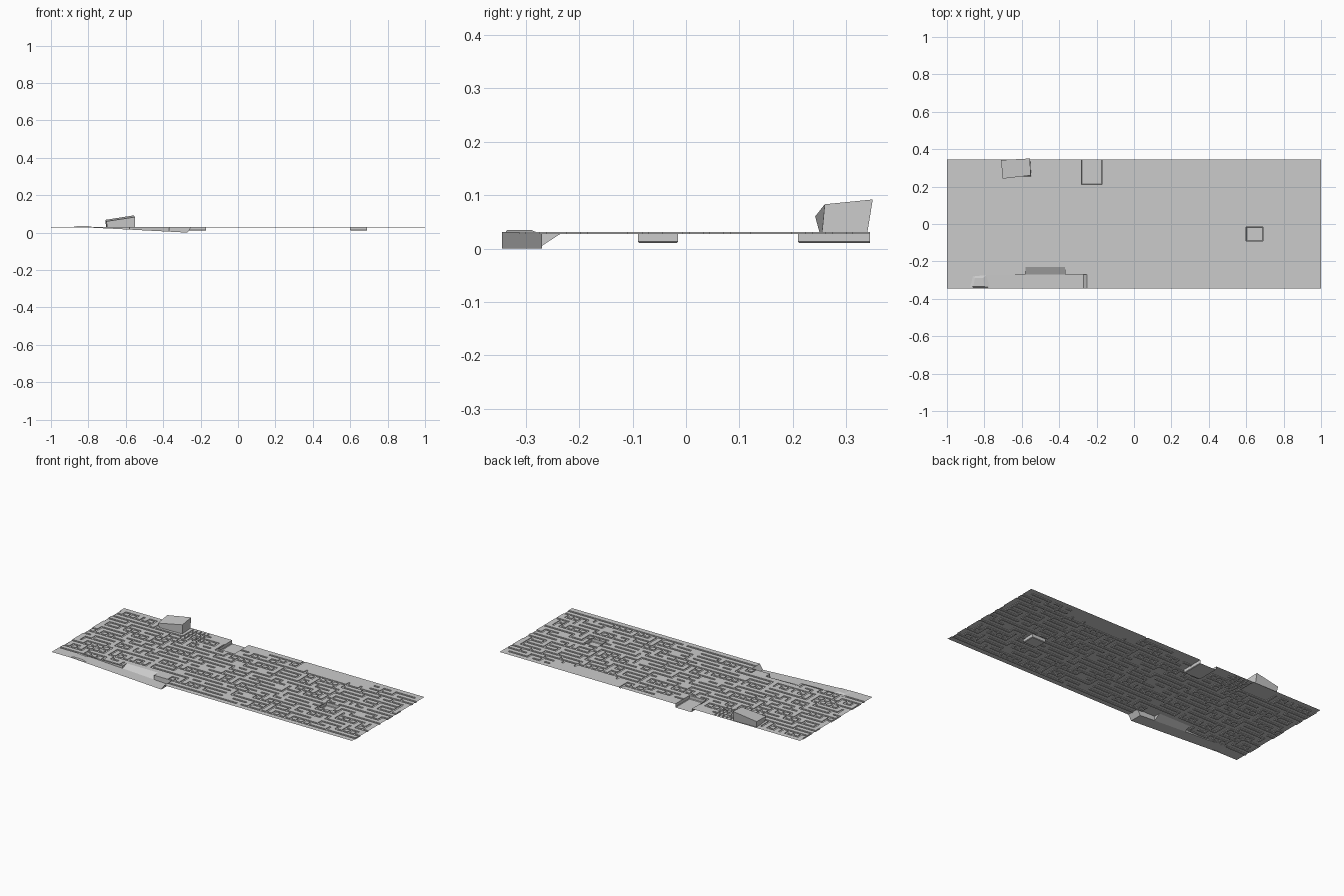
import bpy, bmesh, random

if "Cube" in bpy.data.objects:
    bpy.data.objects.remove(bpy.data.objects["Cube"])

random.seed(7)
HX, HY = 1.0, 0.345          # half size of the deck
TOP, LOW = 0.031, 0.027      # deck level and groove floor
NX, NY, W = 50, 18, 0.006    # groove lattice and half groove width
PX, PY = 2 * HX / NX, 2 * HY / NY


def finish(name, bm):
    bmesh.ops.remove_doubles(bm, verts=bm.verts, dist=1e-5)
    me = bpy.data.meshes.new(name)
    bm.to_mesh(me)
    bm.free()
    ob = bpy.data.objects.new(name, me)
    bpy.context.collection.objects.link(ob)
    return ob


def face(bm, *pts):
    bm.faces.new([bm.verts.new(p) for p in pts])


def inside(x, y, r):
    return r[0] < x < r[1] and r[2] < y < r[3]


# openings in the deck: front ramp, its sloped bay, rear tray, floor pit
ramp = (-0.87, -0.25, -HY, -0.27)
bay = (-0.58, -0.37, -0.27, -0.23)
tray = (-0.28, -0.17, 0.21, HY)
pit = (0.60, 0.69, -0.09, -0.015)
holes = [ramp, bay, tray, pit]
# areas left without grooves
plain = [(0.2, 0.69, 0.26, HY), (-0.72, -0.54, 0.23, HY), (-1, -0.25, -HY, -0.285),
         (-0.4, 0.0, 0.285, HY), (-0.59, -0.28, -0.3, -0.225)]

# labyrinth grooves
grooves = []


def groove(i0, j0, i1, j1):
    x0, x1 = sorted((-HX + i0 * PX, -HX + i1 * PX))
    y0, y1 = sorted((-HY + j0 * PY, -HY + j1 * PY))
    grooves.append((x0 - W, x1 + W, y0 - W, y1 + W))


for j in range(1, NY):
    i = random.randint(0, 2)
    while i < NX:
        end = min(i + random.choice((1, 2, 2, 3, 3, 4, 6)), NX)
        groove(i, j, end, j)
        for e in (i, end):                       # turns at the ends of a run
            if random.random() < 0.42:
                groove(e, j, e, min(max(j + random.choice((-1, 1)), 1), NY - 1))
        if random.random() < 0.13 and j < NY - 1:  # ladder of short rungs
            for k in range(i, min(end + 2, NX)):
                groove(k, j, k, j + 1)
        i = end + random.choice((0, 1, 1, 1, 2))
# long channels along the edges and a comb at the rear
for a in ((0, 15, 12, 15), (25, 15, 50, 15), (30, 16, 43, 16), (30, 16, 30, 18),
          (0, 2, 4, 2), (19, 1, 30, 1), (34, 1, 47, 1)):
    groove(*a)
for k in range(5):
    x = -0.53 + k * 0.026
    grooves.append((x - 0.004, x + 0.004, 0.21, 0.335))


def stops(n, p, h, extra):
    c = {-h, h}
    for i in range(n + 1):
        for s in (-W, W):
            v = -h + i * p + s
            if abs(v) < h:
                c.add(round(v, 5))
    return sorted(c | set(extra))


xs = stops(NX, PX, HX, [v for h in holes + grooves[-5:] for v in h[:2]])
ys = stops(NY, PY, HY, [v for h in holes + grooves[-5:] for v in h[2:]])


def level(x, y):
    if any(inside(x, y, h) for h in holes):
        return None
    comb = any(inside(x, y, g) for g in grooves[-5:])
    if comb:
        return LOW
    if any(inside(x, y, p) for p in plain):
        return TOP
    return LOW if any(inside(x, y, g) for g in grooves) else TOP


# deck with grooves
bm = bmesh.new()
lv = [[level((xs[i] + xs[i + 1]) / 2, (ys[j] + ys[j + 1]) / 2)
       for j in range(len(ys) - 1)] for i in range(len(xs) - 1)]
for i, col in enumerate(lv):
    for j, z in enumerate(col):
        x0, x1, y0, y1 = xs[i], xs[i + 1], ys[j], ys[j + 1]
        if z is not None:
            face(bm, (x0, y0, z), (x1, y0, z), (x1, y1, z), (x0, y1, z))
            if i + 1 < len(lv):
                n = lv[i + 1][j]
                if n is not None and n != z:
                    face(bm, (x1, y0, z), (x1, y1, z), (x1, y1, n), (x1, y0, n))
            if j + 1 < len(col):
                n = col[j + 1]
                if n is not None and n != z:
                    face(bm, (x1, y1, z), (x0, y1, z), (x0, y1, n), (x1, y1, n))
finish("deck", bm)

# sunken ramp along the front edge, deepening to the right
bm = bmesh.new()
a, b, f, k = ramp
e = b - 0.02


def depth(x):
    return TOP * (1 - (x - a) / (e - a))


line = [a, bay[0], bay[1], e]
for p, q in zip(line, line[1:]):
    zp, zq = depth(p), depth(q)
    face(bm, (p, f, zp), (q, f, zq), (q, k, zq), (p, k, zp))
    y = bay[3] if p == bay[0] else k
    face(bm, (p, k, zp), (q, k, zq), (q, y, TOP), (p, y, TOP))
for x in bay[:2]:
    face(bm, (x, k, depth(x)), (x, bay[3], TOP), (x, k, TOP))
face(bm, (e, f, 0), (b, f, TOP), (b, k, TOP), (e, k, 0))
face(bm, (e, k, 0), (b, k, TOP), (e, k, TOP))
finish("front_ramp", bm)


# recessed boxes below the deck, with a small chamfer at the floor
def recess(name, r, z, open_back=False):
    bm = bmesh.new()
    x0, x1, y0, y1 = r
    c = 0.003

    def ring(d, h):
        yb = y1 if open_back else y1 - d
        return [(x0 + d, y0 + d, h), (x1 - d, y0 + d, h), (x1 - d, yb, h), (x0 + d, yb, h)]
    rings = [ring(0, TOP), ring(0, z + c), ring(c, z)]
    for up, dn in zip(rings, rings[1:]):
        for s in range(4):
            if not (open_back and s == 2):
                t = (s + 1) % 4
                face(bm, up[s], up[t], dn[t], dn[s])
    face(bm, *rings[-1])
    finish(name, bm)


recess("rear_tray", tray, 0.01, True)
recess("floor_pit", pit, 0.01)

# slanted hollow block at the rear
bm = bmesh.new()
base = [(-0.70, 0.25, TOP), (-0.55, 0.255, TOP), (-0.555, 0.34, TOP), (-0.705, 0.335, TOP)]
roof = [(-0.703, 0.242, 0.06), (-0.552, 0.26, 0.083), (-0.557, 0.35, 0.092), (-0.71, 0.342, 0.068)]
for s in range(4):
    t = (s + 1) % 4
    face(bm, base[s], base[t], roof[t], roof[s])
face(bm, *roof)
finish("rear_block", bm)

# low pad near the front left corner
bm = bmesh.new()
lo = [(-0.89, -0.34), (-0.77, -0.34), (-0.79, -0.275), (-0.87, -0.275)]
hi = [(-0.86, -0.335), (-0.80, -0.335), (-0.81, -0.29), (-0.85, -0.29)]
for s in range(4):
    t = (s + 1) % 4
    face(bm, (*lo[s], 0.028), (*lo[t], 0.028), (*hi[t], 0.035), (*hi[s], 0.035))
face(bm, *[(*p, 0.035) for p in hi])
finish("front_pad", bm)
